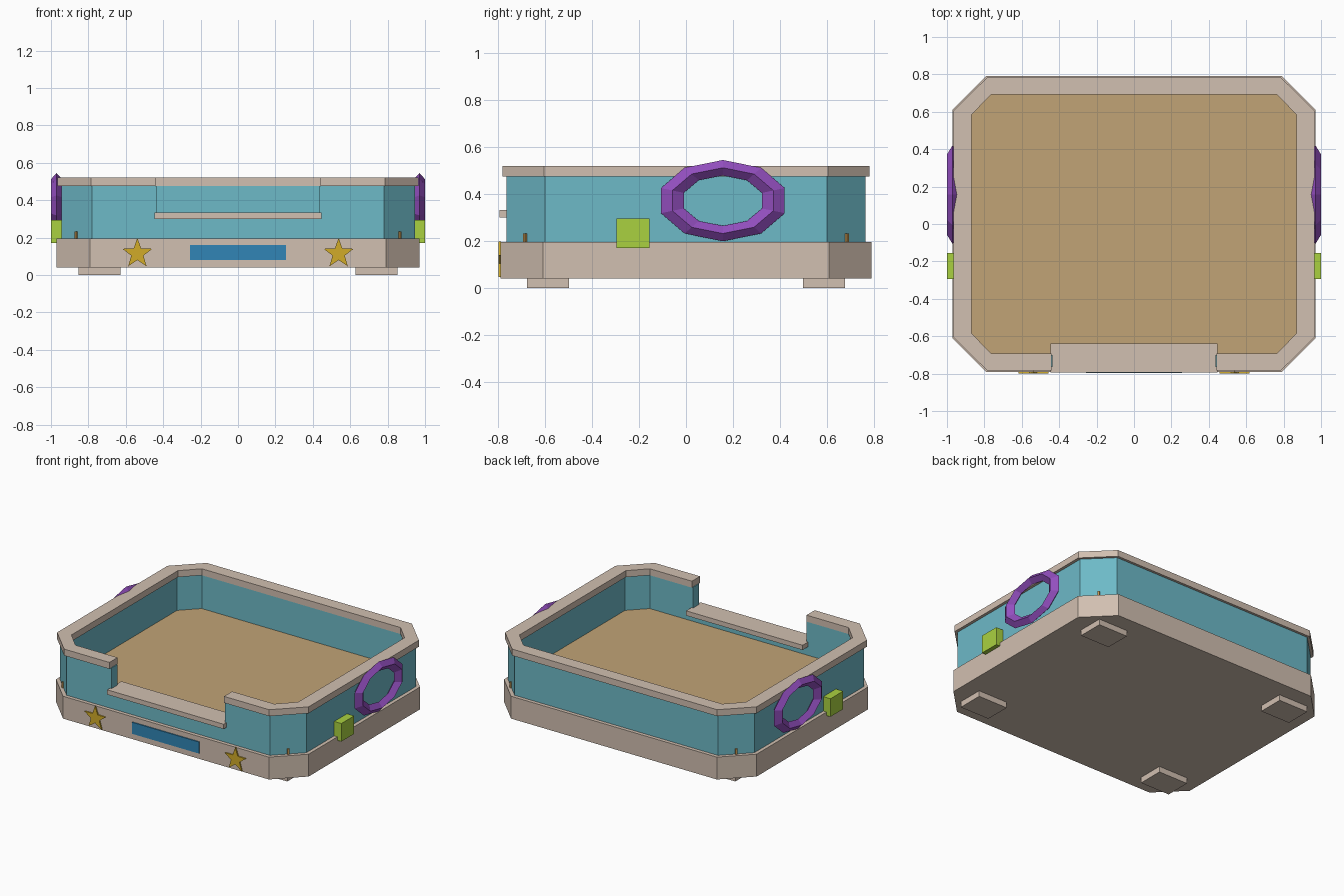
import bpy, bmesh
from math import sin, cos, pi
from mathutils import Vector, Matrix

cube = bpy.data.objects.get("Cube")
if cube:
    bpy.data.objects.remove(cube)


def material(name, rgb):
    m = bpy.data.materials.new(name)
    linear = [(c / 255) ** 2.2 for c in rgb] + [1]
    m.use_nodes = True
    m.diffuse_color = linear
    m.node_tree.nodes["Principled BSDF"].inputs["Base Color"].default_value = linear
    return m


TAN = material("pale tan", (208, 190, 175))
TEAL = material("teal", (109, 184, 198))
SAND = material("sand", (192, 162, 117))
PURPLE = material("purple", (146, 80, 190))
GREEN = material("lime green", (168, 208, 66))
BLUE = material("blue", (52, 132, 180))
GOLD = material("gold", (208, 170, 45))
BROWN = material("light brown", (190, 145, 80))


def finish(name, bm, mat):
    bmesh.ops.recalc_face_normals(bm, faces=bm.faces)
    me = bpy.data.meshes.new(name)
    bm.to_mesh(me)
    bm.free()
    me.materials.append(mat)
    ob = bpy.data.objects.new(name, me)
    bpy.context.collection.objects.link(ob)
    return ob


def prism(name, points, depth, mat):
    """Extrude a closed outline of 3D points along the depth vector."""
    bm = bmesh.new()
    face = bm.faces.new([bm.verts.new(p) for p in points])
    new = bmesh.ops.extrude_face_region(bm, geom=[face], use_keep_orig=True)["geom"]
    verts = [g for g in new if isinstance(g, bmesh.types.BMVert)]
    bmesh.ops.translate(bm, verts=verts, vec=Vector(depth))
    return finish(name, bm, mat)


def box(name, lo, hi, mat, turn=0):
    bm = bmesh.new()
    lo, hi = Vector(lo), Vector(hi)
    bmesh.ops.create_cube(bm, size=1)
    bmesh.ops.scale(bm, verts=bm.verts, vec=hi - lo)
    bmesh.ops.rotate(bm, verts=bm.verts, matrix=Matrix.Rotation(turn, 3, 'Z'))
    bmesh.ops.translate(bm, verts=bm.verts, vec=(lo + hi) / 2)
    return finish(name, bm, mat)


def octagon(x, y, cx, cy, z):
    """Chamfered rectangle, from the front right edge counter-clockwise."""
    half = [(cx, -y), (x, -cy), (x, cy), (cx, y)]
    return [(a, b, z) for a, b in half + [(-a, b) for a, b in reversed(half)]]


def open_band(name, outer, inner, gap, z0, z1, mat):
    """Octagonal band with a gap in the front side."""
    o, i = octagon(*outer, z0), octagon(*inner, z0)
    ends = [[(s * gap, ring[0][1], z0) for s in (1, -1)] for ring in (o, i)]
    path = [ends[0][0]] + o + [ends[0][1], ends[1][1]] + i[::-1] + [ends[1][0]]
    return prism(name, path, (0, 0, z1 - z0), mat)


# Base and floor
prism("base", octagon(0.97, 0.79, 0.79, 0.61, 0.04), (0, 0, 0.155), TAN)
prism("floor", octagon(0.885, 0.705, 0.77, 0.59, 0.19), (0, 0, 0.05), SAND)

# Walls, rim and low front entrance
WALL_IN = (0.88, 0.70, 0.768, 0.588)
open_band("walls", (0.945, 0.765, 0.78, 0.60), WALL_IN, 0.435, 0.19, 0.476, TEAL)
open_band("rim", (0.965, 0.782, 0.787, 0.605), (0.87, 0.693, 0.763, 0.583),
          0.44, 0.475, 0.52, TAN)
box("entrance_wall", (-0.436, -0.765, 0.19), (0.436, -0.70, 0.305), TEAL)
box("entrance_sill", (-0.447, -0.795, 0.30), (0.447, -0.64, 0.333), TAN)

# Front plate
box("front_plate", (-0.257, -0.797, 0.08), (0.257, -0.788, 0.16), BLUE)


def ring(name, side):
    """Oval ring with a diamond section."""
    bm = bmesh.new()
    n, loops = 10, []
    for k in range(n):
        a = pi / 2 + 2 * pi * k / n
        section = [(0.277, 0.173, 0), (0.226, 0.14, 0.03),
                   (0.175, 0.107, 0), (0.226, 0.14, -0.03)]
        loops.append([bm.verts.new((side * (0.97 + d), 0.157 + ry * cos(a), 0.372 + rz * sin(a)))
                      for ry, rz, d in section])
    for k in range(n):
        p, q = loops[k], loops[(k + 1) % n]
        for j in range(4):
            bm.faces.new((p[j], p[(j + 1) % 4], q[(j + 1) % 4], q[j]))
    return finish(name, bm, PURPLE)


# Parts repeated on both sides
for side, label in ((1, "left"), (-1, "right")):
    ring(label + "_ring", side)
    box(label + "_block", (side * 0.97 - 0.03, -0.295, 0.17),
        (side * 0.97 + 0.03, -0.155, 0.295), GREEN)

    star = []
    for k in range(10):
        r = 0.034 if k % 2 else 0.084
        a = pi / 2 + k * pi / 5
        star.append((side * 0.538 + r * cos(a), -0.799, 0.114 + r * sin(a)))
    prism(label + "_star", star, (0, 0.012, 0), GOLD)

    # Feet and small corner pegs
    for end, place in ((-1, "front"), (1, "back")):
        x, y = side * 0.74, end * 0.588
        box(f"{place}_{label}_foot", (x - 0.113, y - 0.09, 0), (x + 0.113, y + 0.09, 0.045), TAN)
        x, y = side * 0.865, end * 0.685
        box(f"{place}_{label}_peg", (x - 0.007, y - 0.007, 0.19),
            (x + 0.007, y + 0.007, 0.233), BROWN, pi / 4)
